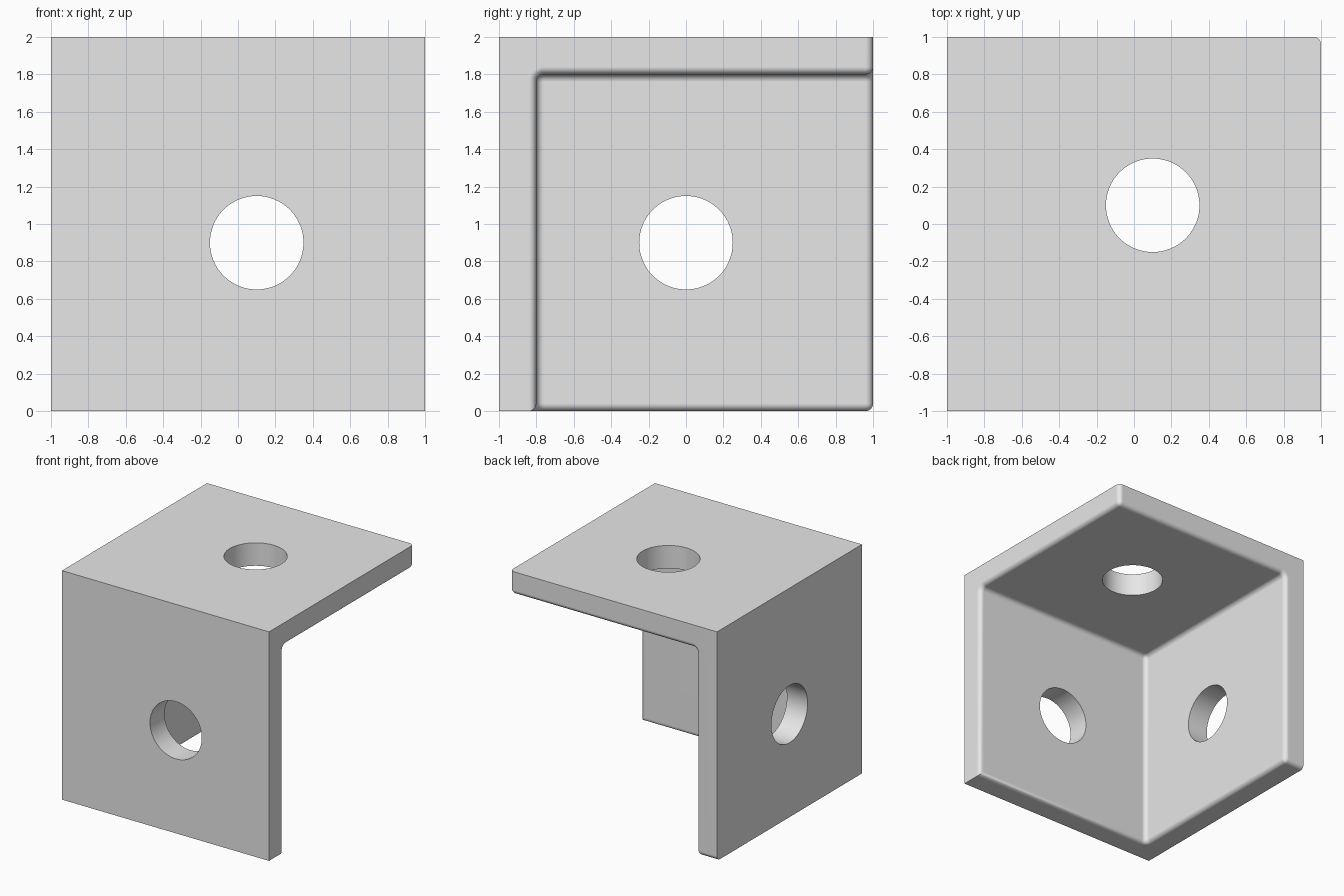
import bpy, bmesh, math
from mathutils import Vector

if "Cube" in bpy.data.objects:
    bpy.data.objects.remove(bpy.data.objects["Cube"], do_unlink=True)

SIZE, THICK, ROUND, HOLE = 2.0, 0.2, 0.04, 0.25
EPS = 1e-4

grey = bpy.data.materials.new("light_grey")
grey.use_nodes = True
grey.diffuse_color = (0.8, 0.8, 0.8, 1)
grey.node_tree.nodes["Principled BSDF"].inputs["Base Color"].default_value = (0.8, 0.8, 0.8, 1)


def round_edges(bm, edges, segments):
    bmesh.ops.bevel(bm, geom=edges, offset=ROUND, offset_type='OFFSET',
                    segments=segments, profile=0.5, affect='EDGES', clamp_overlap=True)


# Three-plate corner, built in a frame measured from the outer corner
S, T = SIZE, THICK
outer = [(0, 0, 0), (0, S, 0), (0, S, S), (0, 0, S)]
rim = [(S, 0, 0), (S, S, 0), (S, S, T), (S, T, T), (S, T, S), (S, 0, S)]
inner = [(T, T, T), (T, S, T), (T, S, S), (T, T, S)]
bm = bmesh.new()
for turn in range(3):
    for loop in (outer, rim, inner):
        bm.faces.new([bm.verts.new(p[-turn:] + p[:-turn]) for p in loop])
bmesh.ops.remove_doubles(bm, verts=bm.verts, dist=EPS)
bmesh.ops.recalc_face_normals(bm, faces=bm.faces)

# Fillets where the plates meet inside
apex = Vector((T, T, T))
round_edges(bm, [e for e in bm.edges
                 if any((v.co - apex).length < EPS for v in e.verts)], 6)


# Rounded inner rim, and rounded plate corners on the back
def is_rounded(edge):
    mid = (edge.verts[0].co + edge.verts[1].co) / 2
    if edge.calc_face_angle(0) < 0.6:
        return False
    at_end = [abs(c - S) < EPS for c in mid]
    on_inner_rim = any(at_end) and min(min(v.co) for v in edge.verts) > T - EPS
    on_back_corner = sum(at_end) == 2 and at_end[1]
    return on_inner_rim or on_back_corner


round_edges(bm, [e for e in bm.edges if is_rounded(e)], 6)

# Move into the standing frame
for v in bm.verts:
    v.co = Vector((v.co.x - 1, v.co.y - 1, S - v.co.z))
bmesh.ops.recalc_face_normals(bm, faces=bm.faces)
mesh = bpy.data.meshes.new("corner_bracket")
bm.to_mesh(mesh)
bm.free()
mesh.materials.append(grey)
bracket = bpy.data.objects.new("corner_bracket", mesh)
bpy.context.collection.objects.link(bracket)

# One bolt hole through each plate
mid = 1 - T / 2
quarter = math.pi / 2
holes = {
    "front_hole": ((0.1, -mid, 0.9), (quarter, 0, 0)),
    "side_hole": ((-mid, 0, 0.9), (0, quarter, 0)),
    "top_hole": ((0.1, 0.1, S - T / 2), (0, 0, 0)),
}
for name, (place, turn) in holes.items():
    bpy.ops.mesh.primitive_cylinder_add(vertices=96, radius=HOLE, depth=T * 2,
                                        location=place, rotation=turn)
    cutter = bpy.context.object
    cutter.name = name
    cutter.hide_render = True
    cutter.data.materials.append(grey)
    cut = bracket.modifiers.new(name, 'BOOLEAN')
    cut.operation, cut.solver, cut.object = 'DIFFERENCE', 'EXACT', cutter
    bpy.context.view_layer.objects.active = bracket
    bpy.ops.object.modifier_apply(modifier=name)
    bpy.data.objects.remove(cutter, do_unlink=True)

# Smooth fillets with crisp outer edges
bpy.ops.object.select_all(action='DESELECT')
bracket.select_set(True)
bpy.context.view_layer.objects.active = bracket
bpy.ops.object.shade_smooth_by_angle(angle=math.radians(35))
weighted = bracket.modifiers.new("flat_face_normals", 'WEIGHTED_NORMAL')
weighted.keep_sharp = True
